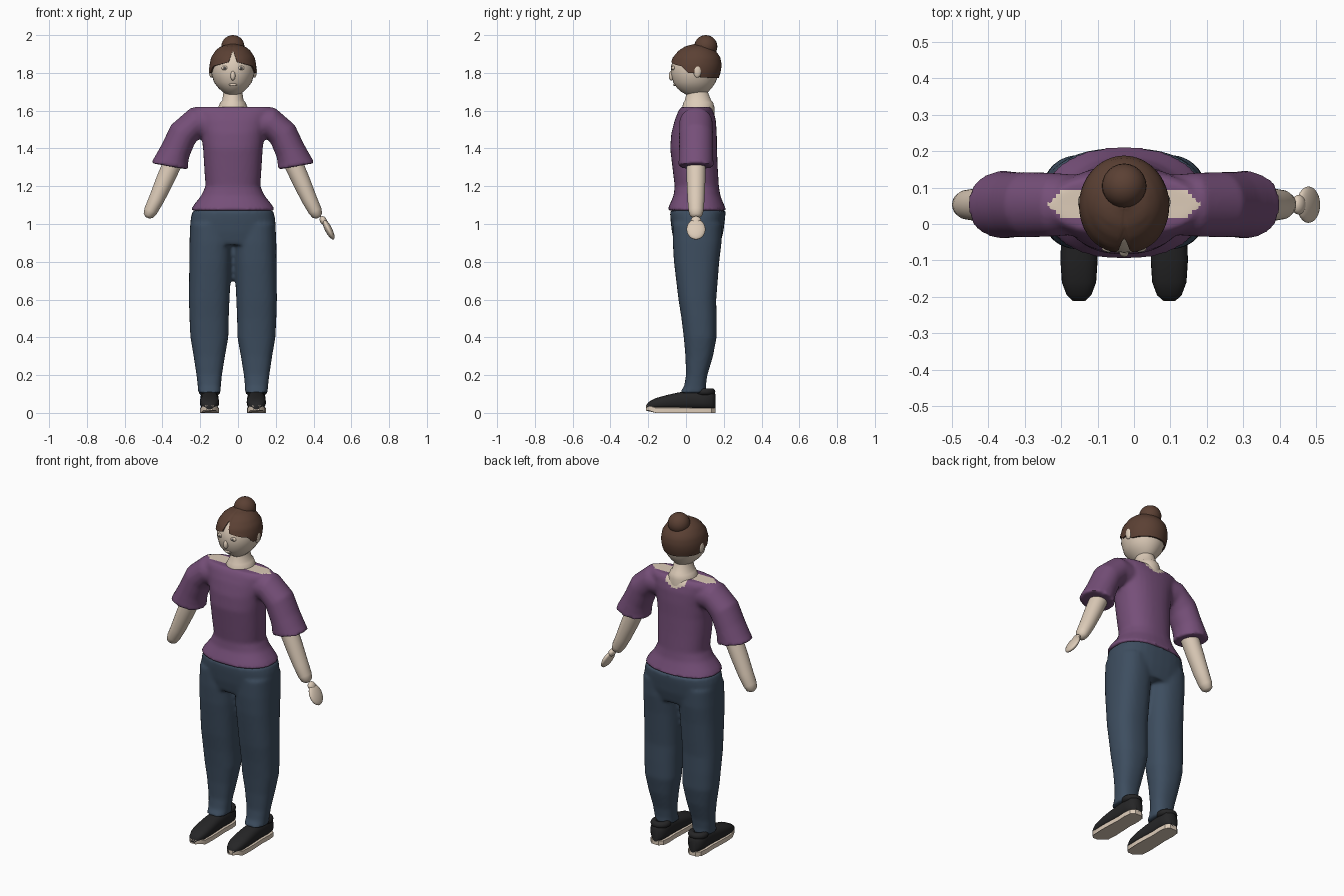
import bpy, bmesh, math
from mathutils import Vector

if "Cube" in bpy.data.objects:
    bpy.data.objects.remove(bpy.data.objects["Cube"])

CX, CY = -0.027, 0.053        # body centre line


def material(name, rgb):
    m = bpy.data.materials.new(name)
    m.diffuse_color = (*rgb, 1)
    m.use_nodes = True
    m.node_tree.nodes["Principled BSDF"].inputs["Base Color"].default_value = m.diffuse_color
    return m


SKIN = material("skin", (0.72, 0.60, 0.48))
PURPLE = material("purple cloth", (0.18, 0.078, 0.19))
DENIM = material("navy cloth", (0.047, 0.075, 0.115))
HAIR = material("brown hair", (0.105, 0.052, 0.034))
BLACK = material("black shoe", (0.019, 0.019, 0.020))
IRIS = material("grey iris", (0.15, 0.14, 0.13))


def finish(name, bm, mat, angle=50):
    bmesh.ops.recalc_face_normals(bm, faces=bm.faces)
    me = bpy.data.meshes.new(name)
    bm.to_mesh(me)
    bm.free()
    ob = bpy.data.objects.new(name, me)
    bpy.context.collection.objects.link(ob)
    me.materials.append(mat)
    bpy.ops.object.select_all(action='DESELECT')
    ob.select_set(True)
    bpy.context.view_layer.objects.active = ob
    bpy.ops.object.shade_smooth_by_angle(angle=math.radians(angle))
    return ob


def loft(bm, rings):
    """Skin a list of closed point rings and cap both ends."""
    vs = [[bm.verts.new(p) for p in r] for r in rings]
    n = len(vs[0])
    for a, b in zip(vs, vs[1:]):
        for i in range(n):
            bm.faces.new((a[i], a[(i + 1) % n], b[(i + 1) % n], b[i]))
    bm.faces.new(vs[0])
    bm.faces.new(vs[-1])


def ring(c, u, v, p=2.0, n=32):
    """Superellipse ring round c with half-axis vectors u and v."""
    out = []
    for i in range(n):
        a = 2 * math.pi * i / n
        k = [math.copysign(abs(t) ** (2 / p), t) for t in (math.cos(a), math.sin(a))]
        out.append(Vector(c) + Vector(u) * k[0] + Vector(v) * k[1])
    return out


def level(z, x0, x1, y0, y1, p=2.2):
    """Horizontal ring from its extents."""
    return ring(((x0 + x1) / 2, (y0 + y1) / 2, z), ((x1 - x0) / 2, 0, 0), (0, (y1 - y0) / 2, 0), p)


def limb(s, rows):
    """Rings along an arm: offset, height, radius, depth radius, tilt in degrees."""
    out = []
    for u, z, r, ry, t in rows:
        t = math.radians(t)
        out.append(ring((CX + s * u, CY, z), (s * r * math.cos(t), 0, r * math.sin(t)), (0, ry, 0)))
    return out


def blend(ob, voxel, smooth):
    """Fuse overlapping lofts into one smooth skin."""
    m = ob.modifiers.new("fuse", 'REMESH')
    m.mode, m.voxel_size, m.use_smooth_shade = 'VOXEL', voxel, True
    s = ob.modifiers.new("soften", 'SMOOTH')
    s.iterations, s.factor = smooth, 0.5
    for mod in ("fuse", "soften"):
        bpy.ops.object.modifier_apply(modifier=mod)
    bpy.ops.object.shade_smooth_by_angle(angle=math.radians(60))


def ball(name, c, size, mat, rot=0.0):
    bm = bmesh.new()
    bmesh.ops.create_uvsphere(bm, u_segments=24, v_segments=14, radius=1)
    ob = finish(name, bm, mat)
    ob.location, ob.scale, ob.rotation_euler = c, size, (0, rot, 0)
    return ob


# Trousers: hips and two legs fused
bm = bmesh.new()
loft(bm, [level(z, CX - w, CX + w, a, b, 2.5) for z, w, a, b in (
    (1.073, .212, -.085, .21), (1.03, .224, -.083, .207),
    (.96, .226, -.075, .198), (.89, .215, -.06, .18))])
LEG = ((1.0, .01, .226, -.07, .19), (.9, .004, .23, -.07, .188), (.8, .008, .231, -.064, .176),
       (.6, .018, .233, -.04, .16), (.5, .022, .23, -.024, .162), (.4, .024, .225, -.012, .162),
       (.3, .042, .208, -.003, .143), (.2, .058, .193, .0, .113),
       (.14, .064, .186, -.01, .105), (.105, .064, .184, -.035, .11))
for s in (-1, 1):
    loft(bm, [level(z, CX + s * i, CX + s * o, a, b, 2.4) for z, i, o, a, b in LEG])
blend(finish("trousers", bm, DENIM), .011, 4)

# Shirt: torso and two sleeves fused
bm = bmesh.new()
loft(bm, [level(z, CX - w, CX + w, a, b, 2.3) for z, w, a, b in (
    (1.07, .226, -.10, .215), (1.10, .208, -.088, .202), (1.15, .168, -.066, .182),
    (1.2, .145, -.06, .174), (1.3, .152, -.072, .168), (1.4, .158, -.084, .164),
    (1.48, .168, -.078, .163), (1.55, .19, -.06, .158), (1.6, .215, -.04, .145),
    (1.62, .20, -.025, .13))])
SLEEVE = ((.10, 1.535, .08, .08, 90), (.2, 1.535, .084, .088, 75), (.265, 1.475, .08, .09, 38),
          (.303, 1.39, .08, .09, 28), (.325, 1.335, .09, .092, 16), (.334, 1.305, .102, .094, 10))
for s in (-1, 1):
    loft(bm, limb(s, SLEEVE))
shirt = finish("shirt", bm, PURPLE)
blend(shirt, .011, 3)

# Bare skin at the shoulder openings and nape
shirt.data.materials.append(SKIN)
for f in shirt.data.polygons:
    x, y, z = f.center
    x = abs(x - CX)
    opening = z > 1.595 and abs(y - CY) < min(.038, (.212 - x) * .9) and f.normal.z > .3
    nape = y > .09 and z > 1.565 + x * .4 and x < .065
    f.material_index = int(opening or nape)

# Neck and low collar of skin
bm = bmesh.new()
loft(bm, [level(z, CX - w, CX + w, a, b, 2) for z, w, a, b in (
    (1.57, .085, -.03, .15), (1.62, .077, -.02, .15), (1.645, .066, -.012, .143),
    (1.655, .056, -.006, .133), (1.70, .05, .005, .115))])
finish("neck", bm, SKIN)

# Arms, with a single hand on the +x side
ARM = ((.26, 1.47, .045, .05, 35), (.325, 1.31, .05, .051, 25), (.365, 1.22, .047, .049, 25),
       (.405, 1.13, .041, .045, 25), (.435, 1.07, .036, .04, 25), (.447, 1.045, .028, .032, 25),
       (.453, 1.033, .012, .014, 25))
for s, side in ((-1, "right"), (1, "left")):
    bm = bmesh.new()
    loft(bm, limb(s, ARM))
    finish(side + "_arm", bm, SKIN)
ball("hand", (.479, CY, .972), (.019, .05, .06), SKIN, math.radians(-27))
ball("wrist", (.452, CY, 1.018), (.018, .027, .025), SKIN, math.radians(-27))

# Head profile: height, half width, front y, back y
HEAD = ((1.668, .004, .04, .06), (1.68, .03, .01, .09), (1.70, .055, -.025, .118), (1.72, .077, -.048, .137),
        (1.75, .100, -.068, .157), (1.80, .115, -.080, .175), (1.84, .116, -.078, .181),
        (1.88, .107, -.064, .173), (1.915, .083, -.032, .147), (1.935, .055, .003, .113),
        (1.945, .008, .05, .065))


def head_at(z):
    z = min(max(z, HEAD[0][0]), HEAD[-1][0])
    for a, b in zip(HEAD, HEAD[1:]):
        if z <= b[0]:
            t = (z - a[0]) / (b[0] - a[0])
            return [p + (q - p) * t for p, q in zip(a[1:], b[1:])]


bm = bmesh.new()
loft(bm, [level(z, CX - w, CX + w, a, b, 2) for z, w, a, b in HEAD])
finish("head", bm, SKIN)

# Hair cap: columns rising from a hairline with a small centre parting
HAIRLINE = ((0, 1.915), (.10, 1.90), (.16, 1.858), (.6, 1.845), (1.0, 1.835), (1.3, 1.80),
            (1.6, 1.80), (1.85, 1.775), (3.15, 1.772))


def hairline(a):
    for p, q in zip(HAIRLINE, HAIRLINE[1:]):
        if a <= q[0]:
            return p[1] + (q[1] - p[1]) * (a - p[0]) / (q[0] - p[0])


N, ROWS = 96, 14
rings = []
for j in range(-1, ROWS + 1):
    row = []
    for i in range(N):
        a = 2 * math.pi * i / N
        low = hairline(min(a, 2 * math.pi - a))
        t = max(j, 0) / ROWS
        z = low + (1.945 - low) * math.sin(t * math.pi / 2)
        w, y0, y1 = head_at(z)
        g = -.006 if j < 0 else .008
        row.append((CX + (w + g) * math.sin(a),
                    (y0 + y1) / 2 - ((y1 - y0) / 2 + g) * math.cos(a), z + g * t))
    rings.append(row)
bm = bmesh.new()
loft(bm, rings)
finish("hair", bm, HAIR, 60)
ball("hair_bun", (CX, .105, 1.94), (.061, .061, .06), HAIR)

# Face
ball("nose", (CX, -.077, 1.785), (.013, .014, .025), SKIN)
ball("mouth", (CX, -.06, 1.737), (.022, .008, .007), SKIN)
for s, side in ((-1, "right"), (1, "left")):
    ball(side + "_ear", (CX + s * .115, .06, 1.81), (.012, .021, .035), SKIN)
    ball(side + "_eye", (CX + s * .043, -.067, 1.826), (.018, .010, .012), SKIN)
    ball(side + "_iris", (CX + s * .043, -.075, 1.826), (.007, .004, .007), IRIS)

# Shoes: upper, sole and padded heel collar
UPPER = ((-.212, .016, .04), (-.195, .034, .06), (-.16, .047, .078), (-.10, .051, .095),
         (-.04, .049, .108), (.03, .046, .118), (.09, .049, .12), (.135, .044, .118), (.155, .022, .10))
for s, side in ((-1, "right"), (1, "left")):
    x = CX + s * .124
    bm = bmesh.new()
    loft(bm, [ring((x, y, (h + .018) / 2), (w, 0, 0), (0, 0, (h - .018) / 2), 2.5, 24)
              for y, w, h in UPPER])
    finish(side + "_shoe", bm, BLACK)
    outline = [(w * .98, y) for y, w, h in UPPER]
    outline += [(-w, y) for w, y in reversed(outline)]
    bm = bmesh.new()
    loft(bm, [[(x + w, y, z + (.012 if y < -.18 else 0)) for w, y in outline] for z in (0, .026)])
    finish(side + "_sole", bm, SKIN, 30)
    bpy.ops.mesh.primitive_torus_add(location=(x, .098, .112), major_radius=.038, minor_radius=.019,
                                     major_segments=28, minor_segments=10)
    collar = bpy.context.object
    collar.name = side + "_shoe_collar"
    collar.data.materials.append(BLACK)
    bpy.ops.object.shade_smooth_by_angle(angle=math.radians(50))
